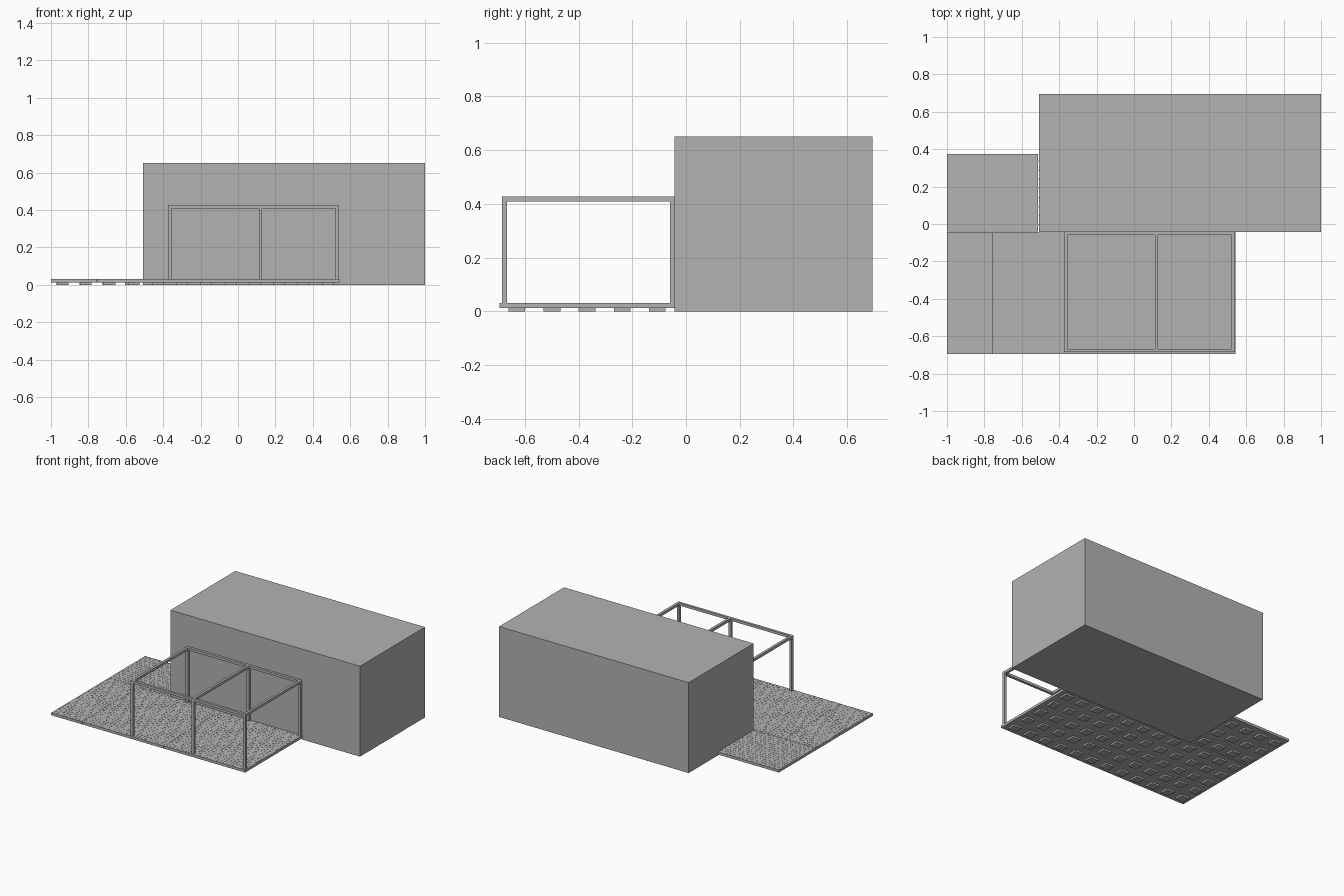
import bpy
import bmesh
from mathutils import Matrix, Vector

cube = bpy.data.objects.get("Cube")
if cube:
    bpy.data.objects.remove(cube, do_unlink=True)

grey = bpy.data.materials.new("plain grey")
grey.use_nodes = True
colour = (0.45, 0.45, 0.45, 1)
grey.diffuse_color = colour
grey.node_tree.nodes["Principled BSDF"].inputs["Base Color"].default_value = colour


def add_box(bm, low, high):
    low, high = Vector(low), Vector(high)
    size = Matrix.Diagonal((*(high - low), 1))
    bmesh.ops.create_cube(bm, size=1, matrix=Matrix.Translation((low + high) / 2) @ size)


def make(name, boxes):
    bm = bmesh.new()
    for low, high in boxes:
        add_box(bm, low, high)
    mesh = bpy.data.meshes.new(name)
    bm.to_mesh(mesh)
    bm.free()
    mesh.materials.append(grey)
    obj = bpy.data.objects.new(name, mesh)
    bpy.context.collection.objects.link(obj)
    return obj


def spaced(start, end, pitch):
    count = max(1, round((end - start) / pitch))
    step = (end - start) / count
    return [start + step * (i + 0.5) for i in range(count)]


def treads(x0, x1, y0, y1, along_y):
    # Staggered raised ribs on a deck panel
    boxes = []
    across, along = ((x0, x1), (y0, y1)) if along_y else ((y0, y1), (x0, x1))
    for i, a in enumerate(spaced(*across, 0.025)):
        for b in spaced(*along, 0.036):
            b += 0.007 if i % 2 else -0.007
            half = (0.004, 0.01) if along_y else (0.01, 0.004)
            x, y = (a, b) if along_y else (b, a)
            boxes.append(((x - half[0], y - half[1], DECK_TOP - 0.002),
                          (x + half[0], y + half[1], DECK_TOP)))
    return boxes


def feet(x0, x1, y0, y1):
    # Grid of square pads below a deck panel
    return [((x - 0.031, y - 0.031, 0), (x + 0.031, y + 0.031, DECK_BASE))
            for x in spaced(x0, x1, 0.128) for y in spaced(y0, y1, 0.128)]


DECK_BASE, DECK_TOP = 0.012, 0.031
WALL = -0.042

# Main cabin volume
make("cabin", [((-0.508, WALL, 0), (1, 0.695, 0.65))])

# Deck panels, ribs and feet
panels = {
    "deck_right": (-1, -0.752, -0.695, WALL, True),
    "deck_middle": (-0.752, -0.104, -0.695, WALL, True),
    "deck_left": (-0.104, 0.544, -0.695, WALL, True),
    "deck_side": (-1, -0.511, WALL, 0.374, False),
}
for name, (x0, x1, y0, y1, along_y) in panels.items():
    gap = 0.001
    make(name, [((x0, y0 + gap, DECK_BASE), (x1 - gap, y1 - gap, DECK_TOP - 0.001))])
    make(name + "_ribs", treads(x0, x1, y0, y1, along_y))
    make(name + "_feet", feet(x0, x1, y0, y1))

# Open canopy frame: posts, long rails and cross rails
T = 0.018
POST_X = (-0.374, 0.111, 0.521)
FRONT, BACK = -0.685, WALL - T
RAIL_BASE, RAIL_TOP = 0.409, 0.427
make("canopy_posts", [((x, y, DECK_TOP - 0.002), (x + T, y + T, RAIL_BASE))
                      for x in POST_X for y in (FRONT, BACK)])
make("canopy_long_rails", [((POST_X[0], y, RAIL_BASE), (POST_X[-1] + T, y + T, RAIL_TOP))
                           for y in (FRONT, BACK)])
make("canopy_cross_rails", [((x, FRONT + T, RAIL_BASE), (x + T, BACK, RAIL_TOP))
                            for x in POST_X])
